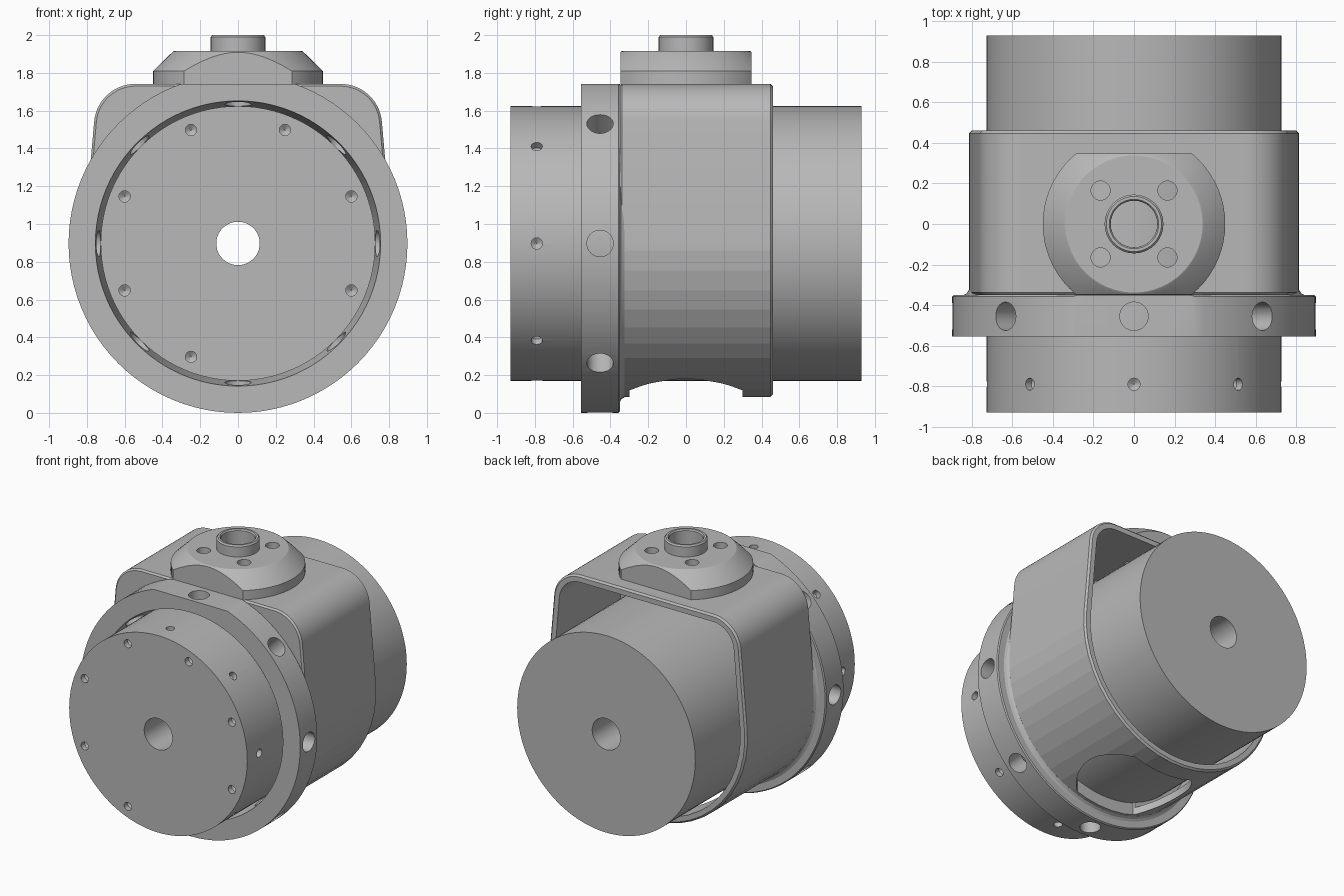
import bpy, bmesh
from math import sin, cos, pi, radians
from mathutils import Matrix, Vector

cube = bpy.data.objects.get("Cube")
if cube:
    bpy.data.objects.remove(cube, do_unlink=True)

AXIS_Z = 0.897                      # height of the main horizontal axis
CENTRE = Vector((0, 0, AXIS_Z))
UP = Vector((0, 0, 1))
BACK = Vector((0, 1, 0))

metal = bpy.data.materials.new("machined grey")
metal.use_nodes = True
grey = (0.48, 0.48, 0.48, 1)
metal.diffuse_color = grey
metal.node_tree.nodes["Principled BSDF"].inputs["Base Color"].default_value = grey


def finish(name, bm):
    bmesh.ops.recalc_face_normals(bm, faces=bm.faces[:])
    mesh = bpy.data.meshes.new(name)
    bm.to_mesh(mesh)
    bm.free()
    mesh.materials.append(metal)
    obj = bpy.data.objects.new(name, mesh)
    bpy.context.collection.objects.link(obj)
    return obj


def loft(name, rings, closed=False):
    """Skin equal-length rings; cap the ends, or join last to first."""
    bm = bmesh.new()
    loops = [[bm.verts.new(p) for p in ring] for ring in rings]
    pairs = list(zip(loops, loops[1:]))
    if closed:
        pairs.append((loops[-1], loops[0]))
    else:
        bm.faces.new(loops[0])
        bm.faces.new(loops[-1])
    for a, b in pairs:
        for i in range(len(a)):
            j = (i + 1) % len(a)
            bm.faces.new((a[i], a[j], b[j], b[i]))
    return finish(name, bm)


def lathe(name, profile, origin, axis, sides=64, closed=False):
    """Turn (radius, distance along axis) points round an axis."""
    turn = Matrix.Translation(origin) @ axis.to_track_quat('Z', 'Y').to_matrix().to_4x4()
    rings = [[turn @ Vector((r * cos(2 * pi * i / sides), r * sin(2 * pi * i / sides), h))
              for i in range(sides)] for r, h in profile]
    return loft(name, rings, closed)


def box(name, low, high):
    bm = bmesh.new()
    bmesh.ops.create_cube(bm, size=1)
    for v in bm.verts:
        v.co = [h if c > 0 else l for c, l, h in zip(v.co, low, high)]
    return finish(name, bm)


def cut(obj, cutters, operation='DIFFERENCE'):
    bpy.context.view_layer.objects.active = obj
    for cutter in cutters:
        mod = obj.modifiers.new("cut", 'BOOLEAN')
        mod.operation = operation
        mod.solver = 'EXACT'
        mod.object = cutter
        bpy.ops.object.modifier_apply(modifier=mod.name)
        bpy.data.objects.remove(cutter, do_unlink=True)


def smooth(obj, angle):
    bpy.ops.object.select_all(action='DESELECT')
    obj.select_set(True)
    bpy.context.view_layer.objects.active = obj
    bpy.ops.object.shade_smooth_by_angle(angle=radians(angle))


def spokes(start=0):
    """Eight directions round the main axis."""
    for k in range(8):
        a = radians(start + 45 * k)
        yield Vector((cos(a), 0, sin(a)))


# Core drum with a through bore, pointed face holes and pointed rim holes
core = lathe("core_drum", [(0.727, -0.93), (0.727, 0.93)], CENTRE, BACK, 96)
drills = [lathe("drill", [(0.115, -1), (0.115, 1)], CENTRE, BACK, 40)]
pit = [(0.03, -0.1), (0.03, 0.04), (0.002, 0.06)]
for k, d in enumerate(spokes(22.5)):
    if k != 6:                      # one place on the face is left undrilled
        drills.append(lathe("drill", pit, CENTRE + d * 0.65 - BACK * 0.93, BACK, 16))
for d in spokes():
    drills.append(lathe("drill", pit, CENTRE + d * 0.727 - BACK * 0.79, -d, 16))
cut(core, drills)
smooth(core, 30)

# Front flange ring with a tapered bore, flat top and radial holes
flange = lathe("flange_ring",
               [(0.755, -0.555), (0.897, -0.555), (0.897, -0.358), (0.89, -0.35), (0.722, -0.35)],
               CENTRE, BACK, 96, closed=True)
drills = [box("trim", (-1, -1, 1.742), (1, 1, 2.5))]
for d in spokes():
    drills.append(lathe("drill", [(0.07, 0.6), (0.07, 1)], CENTRE - BACK * 0.455, d, 32))
cut(flange, drills)
smooth(flange, 30)

# Small fillet between flange and housing
fillet = lathe("flange_fillet", [(0.722, -0.352), (0.845, -0.352), (0.825, -0.342),
                                 (0.814, -0.325), (0.722, -0.325)], CENTRE, BACK, 96, closed=True)
cut(fillet, [box("trim", (-1, -1, 1.6), (1, 1, 2.5))])
smooth(fillet, 30)


# Housing outline: round belly, leaning sides, flat top with rounded corners
def outline(inset, y):
    lean, big, small = radians(5), 0.815, 0.22
    cz = 1.742 - small
    cx = (big - small - (cz - AXIS_Z) * sin(lean)) / cos(lean)
    arcs = [(cx, cz, small, lean, pi / 2, 15),
            (-cx, cz, small, pi / 2, pi - lean, 15),
            (0, AXIS_Z, big, pi - lean, 2 * pi + lean, 26)]
    points = []
    for x, z, r, a0, a1, n in arcs:
        for i in range(n):
            a = a0 + (a1 - a0) * i / (n - 1)
            points.append(Vector((x + (r - inset) * cos(a), y, z + (r - inset) * sin(a))))
    return points


def rounded_disc(name, profile, half_depth):
    """Turned disc about the vertical axis, trimmed flat at front and back."""
    disc = lathe(name, profile, Vector(), UP, 64)
    cut(disc, [box("trim", (-1, -half_depth, -1), (1, half_depth, 3))], 'INTERSECT')
    return disc


def roof_drills():
    """Centre port and four bolt holes shared by boss and housing roof."""
    drills = [lathe("drill", [(0.115, 1.5), (0.115, 2.2)], Vector(), UP, 32)]
    for x in (-0.165, 0.165):
        for y in (-0.165, 0.165):
            drills.append(lathe("drill", [(0.047, 1.5), (0.047, 2.2)], Vector((x, y, 0)), UP, 24))
    return drills


housing = loft("housing", [outline(0.012, -0.35), outline(0, -0.338),
                           outline(0, 0.447), outline(0.013, 0.46)])
cavity = loft("cavity", [outline(0.05, -0.29), outline(0.05, 0.6)])
bore = lathe("bore", [(0.724, -0.5), (0.724, 0)], CENTRE, BACK, 96)
window = rounded_disc("window", [(0.385, -0.1), (0.385, 0.5)], 0.3)
cut(housing, [cavity, bore, window] + roof_drills())
smooth(housing, 7.2)

# Top boss: cone with flat front and back
boss = rounded_disc("top_boss", [(0.45, 1.735), (0.45, 1.81), (0.345, 1.912), (0.338, 1.916)], 0.348)
cut(boss, roof_drills())
smooth(boss, 25)

# Port sleeve on the boss
sleeve = lathe("port_sleeve", [(0.115, 1.9), (0.145, 1.9), (0.145, 1.99), (0.136, 2.0),
                               (0.122, 2.0), (0.115, 1.99)], Vector(), UP, 40, closed=True)
smooth(sleeve, 25)
